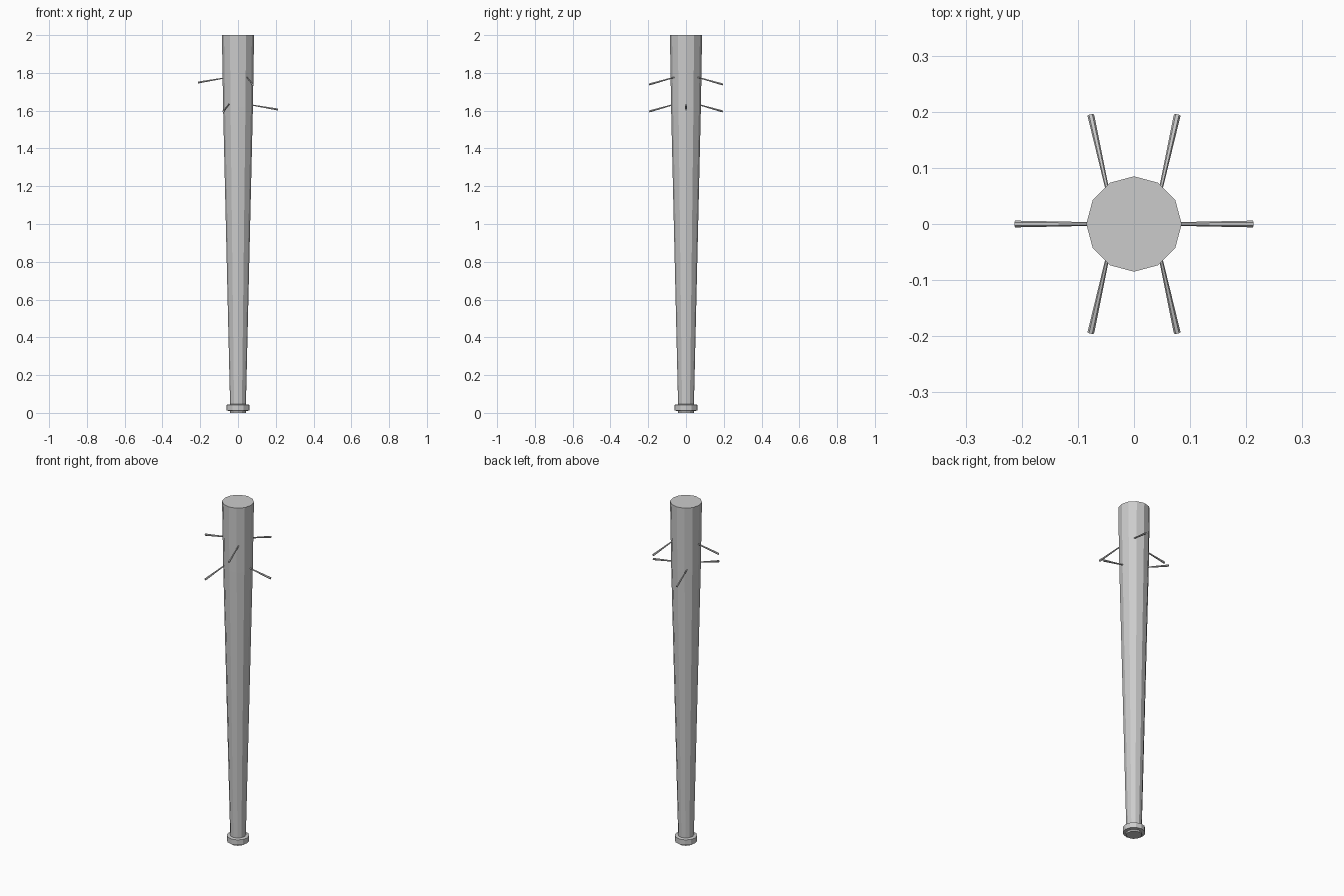
import bpy, bmesh, math
from mathutils import Vector

cube = bpy.data.objects.get("Cube")
if cube:
    bpy.data.objects.remove(cube, do_unlink=True)

grey = bpy.data.materials.new("plain_grey")
grey.use_nodes = True
grey.diffuse_color = (0.6, 0.6, 0.6, 1)
grey.node_tree.nodes["Principled BSDF"].inputs["Base Color"].default_value = (0.6, 0.6, 0.6, 1)


def finish(name, bm):
    bmesh.ops.recalc_face_normals(bm, faces=bm.faces)
    mesh = bpy.data.meshes.new(name)
    bm.to_mesh(mesh)
    bm.free()
    mesh.materials.append(grey)
    obj = bpy.data.objects.new(name, mesh)
    bpy.context.collection.objects.link(obj)
    return obj


def lathe(name, profile, sides):
    """Flat-sided solid from (radius, height) rings, capped at both ends."""
    bm = bmesh.new()
    rings = []
    for r, z in profile:
        angles = [math.tau * i / sides for i in range(sides)]
        rings.append([bm.verts.new((r * math.cos(a), r * math.sin(a), z)) for a in angles])
    for low, high in zip(rings, rings[1:]):
        for i in range(sides):
            j = (i + 1) % sides
            bm.faces.new((low[i], low[j], high[j], high[i]))
    bm.faces.new(rings[0])
    bm.faces.new(rings[-1])
    return finish(name, bm)


def nail(name, start, tip):
    """Thin spike, slightly thicker at its outer end."""
    start, tip = Vector(start), Vector(tip)
    axis = tip - start
    obj = lathe(name, [(0.003, 0), (0.006, axis.length)], 6)
    obj.location = start
    obj.rotation_euler = axis.to_track_quat('Z', 'Y').to_euler()


# Tapered bat with a grip knob at the foot
lathe("bat_body", [(0.042, 0), (0.042, 0.01), (0.06, 0.012), (0.06, 0.043),
                   (0.042, 0.046), (0.079, 1.62), (0.085, 2)], 12)

# Two levels of three nails, the upper set turned opposite to the lower
for level, z, side in (("upper", 1.78, -1), ("lower", 1.637, 1)):
    nail(level + "_side_nail", (side * 0.06, 0, z - 0.005), (side * 0.212, 0, z - 0.031))
    for end, y in (("front", -1), ("back", 1)):
        nail(f"{level}_{end}_nail", (-side * 0.045, y * 0.05, z),
             (-side * 0.077, y * 0.194, z - 0.041))
